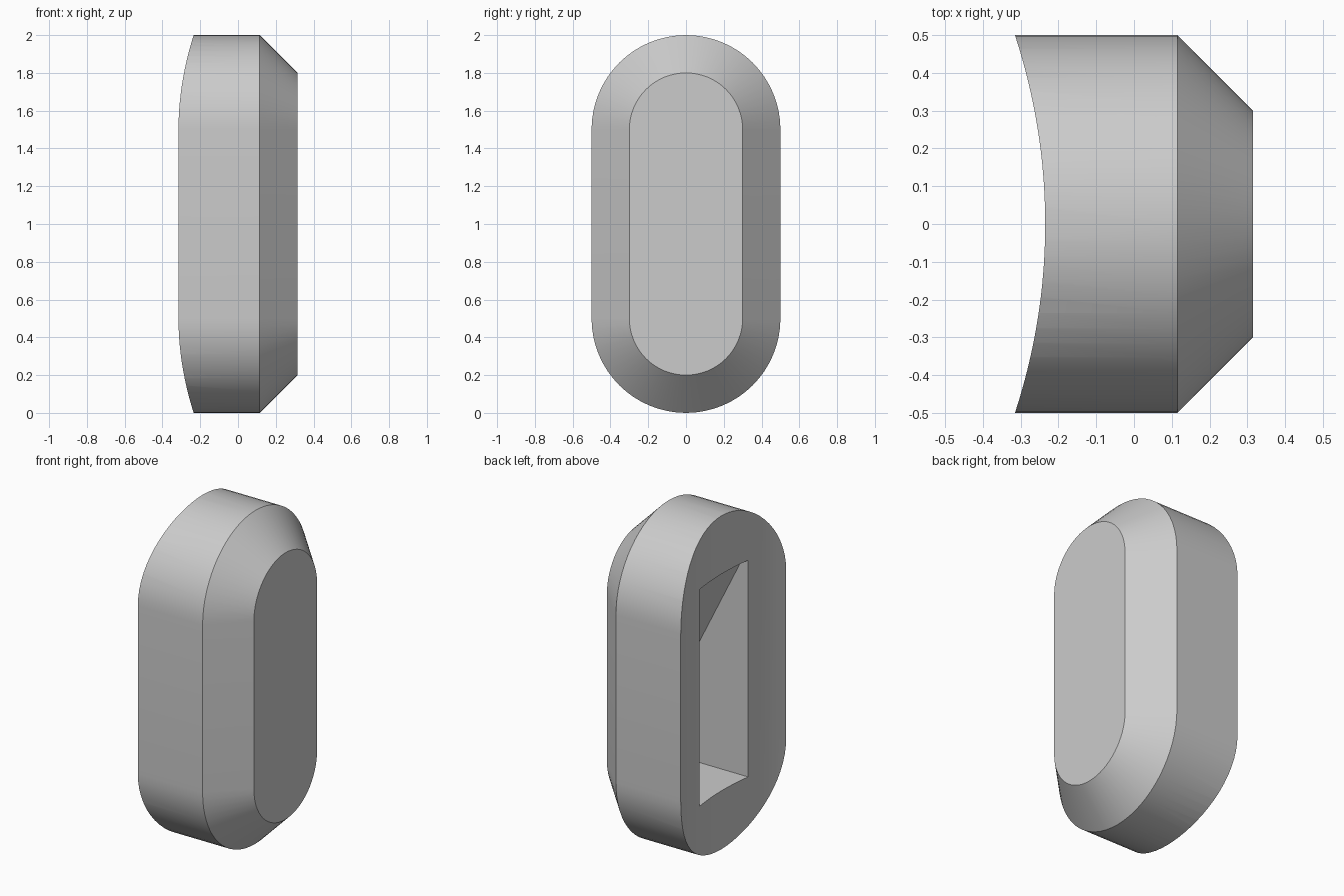
import bpy, bmesh
from math import pi, sin, cos, radians

cube = bpy.data.objects.get("Cube")
if cube:
    bpy.data.objects.remove(cube, do_unlink=True)

grey = bpy.data.materials.new("light grey")
grey.use_nodes = True
colour = (0.6, 0.6, 0.6, 1)
grey.diffuse_color = colour
grey.node_tree.nodes["Principled BSDF"].inputs["Base Color"].default_value = colour


def loft(name, rings):
    """Skin a list of equal-length closed rings and cap both ends."""
    bm = bmesh.new()
    loops = [[bm.verts.new(p) for p in ring] for ring in rings]
    for a, b in zip(loops, loops[1:]):
        for i in range(len(a)):
            j = (i + 1) % len(a)
            bm.faces.new((a[i], a[j], b[j], b[i]))
    bm.faces.new(loops[0])
    bm.faces.new(loops[-1])
    bmesh.ops.recalc_face_normals(bm, faces=bm.faces)
    mesh = bpy.data.meshes.new(name)
    bm.to_mesh(mesh)
    bm.free()
    mesh.materials.append(grey)
    obj = bpy.data.objects.new(name, mesh)
    bpy.context.collection.objects.link(obj)
    return obj


def stadium(x, radius, steps=32):
    """Upright pill outline in the plane at x."""
    ring = []
    for centre, start in ((1.5, 0), (0.5, pi)):
        for i in range(steps + 1):
            a = start + pi * i / steps
            ring.append((x, radius * cos(a), centre + radius * sin(a)))
    return ring


def circle(z, centre_x, radius, steps=256):
    return [(centre_x + radius * cos(2 * pi * i / steps),
             radius * sin(2 * pi * i / steps), z) for i in range(steps)]


# Pill-shaped body with a wide chamfer around the outer face
body = loft("body", [stadium(-0.4, 0.5), stadium(0.115, 0.5), stadium(0.315, 0.3)])

# Cutter for the concave mounting face
saddle = loft("saddle_cutter", [circle(-0.5, -1.835, 1.6), circle(2.5, -1.835, 1.6)])

# Cutter for the pocket: flat floor, inner wall and sloping roof
profile = [(-0.5, 0.35), (0.215, 0.35), (0.215, 0.79), (-0.215, 1.65), (-0.5, 1.65)]
pocket = loft("pocket_cutter", [[(x, y, z) for x, z in profile] for y in (-0.23, 0.23)])

bpy.ops.object.select_all(action="DESELECT")
bpy.context.view_layer.objects.active = body
body.select_set(True)
for cutter in (saddle, pocket):
    cutter.hide_render = True
    mod = body.modifiers.new(cutter.name, "BOOLEAN")
    mod.operation = "DIFFERENCE"
    mod.solver = "EXACT"
    mod.object = cutter
    bpy.ops.object.modifier_apply(modifier=mod.name)
    bpy.data.objects.remove(cutter, do_unlink=True)

body.select_set(True)
bpy.ops.object.shade_smooth_by_angle(angle=radians(20))
